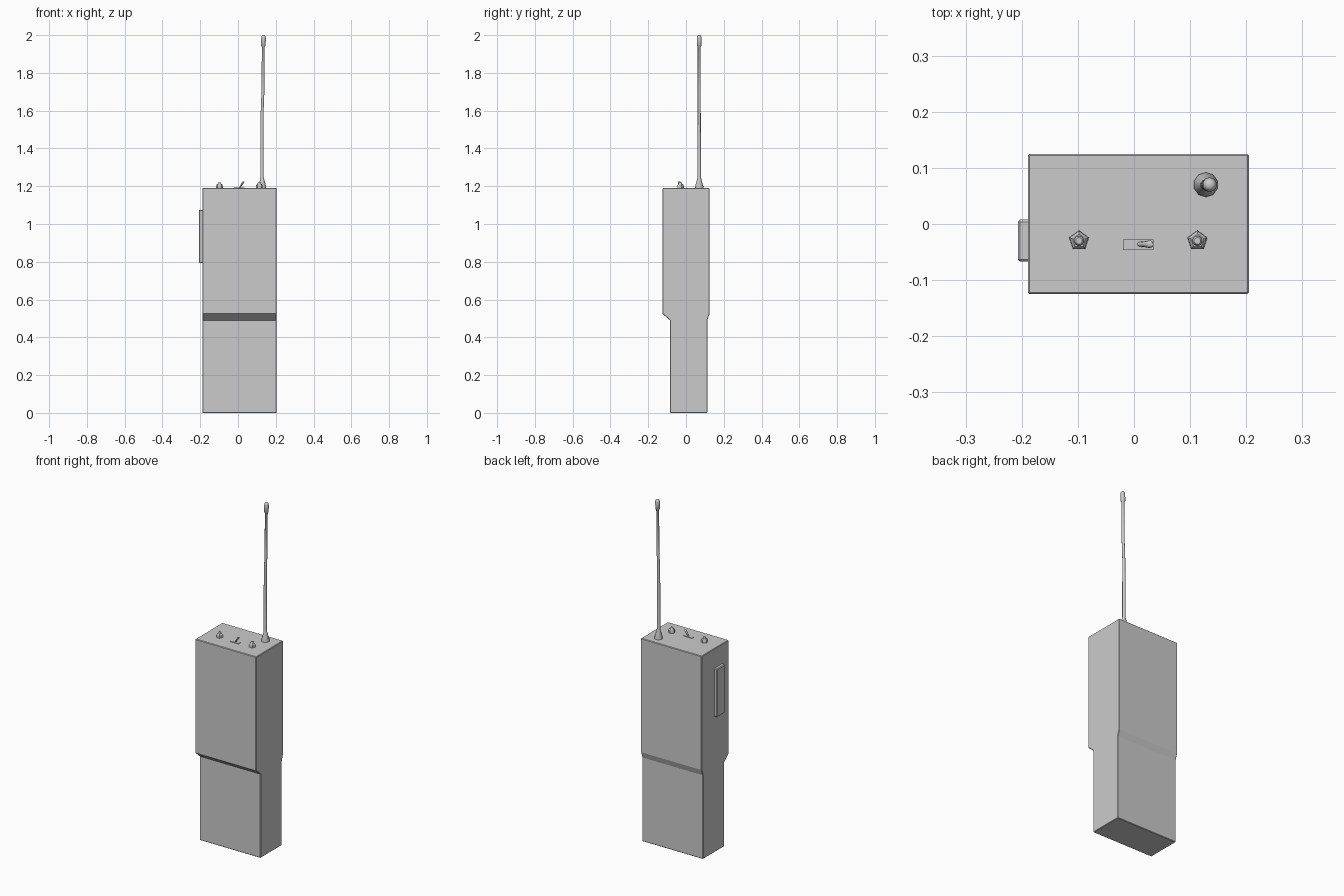
import bpy, bmesh, math

if "Cube" in bpy.data.objects:
    bpy.data.objects.remove(bpy.data.objects["Cube"])


def make_object(name, bm, smooth=False):
    bmesh.ops.recalc_face_normals(bm, faces=bm.faces)
    mesh = bpy.data.meshes.new(name)
    bm.to_mesh(mesh)
    bm.free()
    obj = bpy.data.objects.new(name, mesh)
    bpy.context.collection.objects.link(obj)
    if smooth:
        bpy.context.view_layer.objects.active = obj
        obj.select_set(True)
        bpy.ops.object.shade_smooth_by_angle(angle=math.radians(50))
        obj.select_set(False)
    return obj


def bevel(obj, width):
    mod = obj.modifiers.new("edge_bevel", 'BEVEL')
    mod.width = width
    mod.segments = 1
    mod.limit_method = 'ANGLE'
    mod.angle_limit = math.radians(60)


def box(name, x, y, z, width=0.0):
    bm = bmesh.new()
    bmesh.ops.create_cube(bm, size=1)
    for v in bm.verts:
        v.co = [(r[0] + r[1]) / 2 + c * (r[1] - r[0]) for r, c in zip((x, y, z), v.co)]
    obj = make_object(name, bm)
    if width:
        bevel(obj, width)
    return obj


def lofted(name, y, sections, sides, smooth=False, start=math.pi / 2):
    """Stack of rings, each given as (x, z, radius)."""
    bm = bmesh.new()
    rings = []
    for x, z, r in sections:
        angles = [start + math.tau * i / sides for i in range(sides)]
        rings.append([bm.verts.new((x + r * math.cos(a), y + r * math.sin(a), z)) for a in angles])
    for low, high in zip(rings, rings[1:]):
        for i in range(sides):
            j = (i + 1) % sides
            bm.faces.new((low[i], low[j], high[j], high[i]))
    bm.faces.new(rings[0])
    bm.faces.new(rings[-1])
    return make_object(name, bm, smooth)


# Radio housing: stepped side profile extruded across the width
profile = [(-0.085, 0), (0.113, 0), (0.113, 0.49), (0.125, 0.525),
           (0.125, 1.19), (-0.125, 1.19), (-0.125, 0.525), (-0.085, 0.49)]
bm = bmesh.new()
face = bm.faces.new([bm.verts.new((-0.189, y, z)) for y, z in profile])
side = bmesh.ops.extrude_face_region(bm, geom=[face])
for v in side["geom"]:
    if isinstance(v, bmesh.types.BMVert):
        v.co.x = 0.205
housing = make_object("housing", bm)
bevel(housing, 0.003)

# Push-to-talk button on the left side
box("side_button", (-0.207, -0.18), (-0.067, 0.008), (0.793, 1.075), 0.004)

# Two five-sided nuts with small round studs
for name, x in (("left", -0.098), ("right", 0.113)):
    lofted(name + "_nut", -0.03,
           [(x, 1.185, 0.0185), (x, 1.195, 0.0185), (x, 1.206, 0.0175), (x, 1.213, 0.012)], 5)
    lofted(name + "_stud", -0.03,
           [(x, 1.19, 0.009), (x, 1.217, 0.009), (x, 1.221, 0.006)], 10, True)

# Toggle switch plate and slanted lever
box("switch_plate", (-0.02, 0.035), (-0.046, -0.028), (1.185, 1.193))
lofted("switch_lever", -0.036,
       [(0.008, 1.19, 0.004), (0.021, 1.211, 0.0055), (0.028, 1.222, 0.007), (0.031, 1.226, 0.004)], 8, True)

# Flexible antenna: flared base, slightly bent rod and rounded tip
lofted("antenna", 0.07,
       [(0.128, 1.185, 0.022), (0.128, 1.198, 0.022), (0.128, 1.238, 0.011), (0.127, 1.25, 0.009),
        (0.127, 1.45, 0.009), (0.128, 1.6, 0.008), (0.132, 1.70, 0.008), (0.134, 1.94, 0.008),
        (0.134, 1.945, 0.013), (0.135, 1.985, 0.013), (0.135, 1.996, 0.010), (0.135, 2.0, 0.006)], 10, True)
